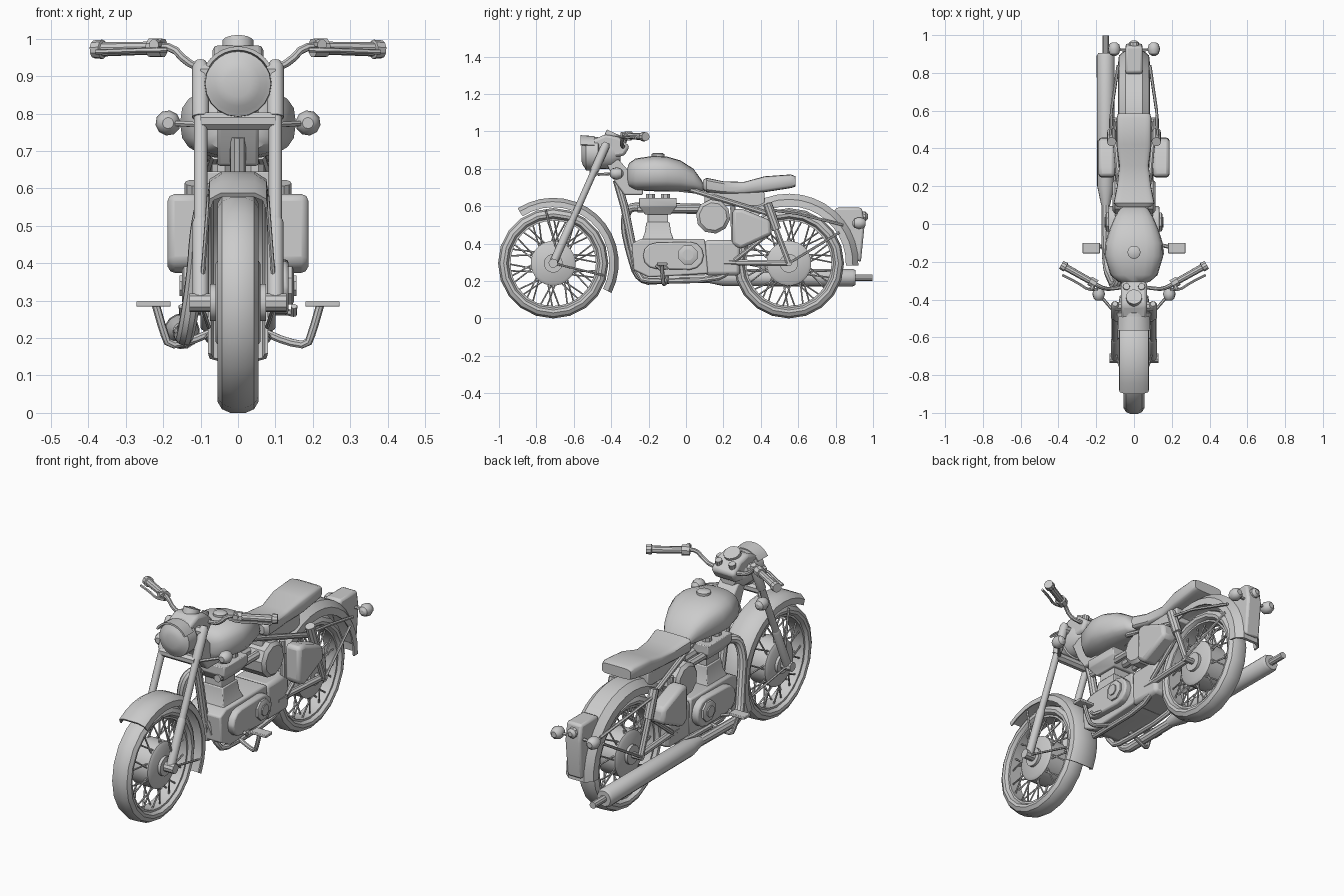
import bpy
import bmesh
from math import sin, cos, pi, radians, copysign
from mathutils import Vector

default_cube = bpy.data.objects.get("Cube")
if default_cube:
    bpy.data.objects.remove(default_cube)

# One neutral colour for the whole machine
grey = bpy.data.materials.new("plain grey")
grey.use_nodes = True
grey.diffuse_color = (.6, .6, .6, 1)
grey.node_tree.nodes["Principled BSDF"].inputs["Base Color"].default_value = grey.diffuse_color
parts = []


def finish(name, bm, mirrored=False, bevel=0):
    bmesh.ops.recalc_face_normals(bm, faces=bm.faces[:])
    mesh = bpy.data.meshes.new(name)
    bm.to_mesh(mesh)
    bm.free()
    mesh.materials.append(grey)
    part = bpy.data.objects.new(name, mesh)
    bpy.context.collection.objects.link(part)
    if bevel:
        modifier = part.modifiers.new("Bevel", "BEVEL")
        modifier.width = bevel
        modifier.segments = 2
    if mirrored:
        part.modifiers.new("Mirror", "MIRROR").use_mirror_merge = False
    parts.append(part)
    return part


def add_loft(bm, rings, closed=False):
    rows = [[bm.verts.new(point) for point in ring] for ring in rings]
    count = len(rows[0])
    pairs = list(zip(rows, rows[1:])) + ([(rows[-1], rows[0])] if closed else [])
    for first, second in pairs:
        for i in range(count):
            j = (i + 1) % count
            bm.faces.new((first[i], first[j], second[j], second[i]))
    if not closed:
        bm.faces.new(rows[0])
        bm.faces.new(rows[-1])


def loft(name, rings, closed=False, mirrored=False, bevel=0):
    bm = bmesh.new()
    add_loft(bm, rings, closed)
    return finish(name, bm, mirrored, bevel)


def sweep_rings(points, radii, sides):
    points = [Vector(p) for p in points]
    if not isinstance(radii, (list, tuple)):
        radii = [radii] * len(points)
    rings, across = [], None
    for i, (point, radius) in enumerate(zip(points, radii)):
        along = (points[min(i + 1, len(points) - 1)] - points[max(i - 1, 0)]).normalized()
        across = across or along.orthogonal()
        across = (across - along * across.dot(along)).normalized()
        other = along.cross(across)
        angles = [2 * pi * (k + .5) / sides for k in range(sides)]
        rings.append([point + radius * (across * cos(a) + other * sin(a)) for a in angles])
    return rings


def rod(name, points, radii, sides=10, mirrored=False, smooth=0):
    points = [Vector(p) for p in points]
    for _ in range(smooth):
        cut = [points[0]]
        for a, b in zip(points, points[1:]):
            cut += [a.lerp(b, .25), a.lerp(b, .75)]
        points = cut + [points[-1]]
    return loft(name, sweep_rings(points, radii, sides), mirrored=mirrored)


def plate(name, profile, x_low, x_high, mirrored=False, bevel=.008):
    return loft(name, [[(x, y, z) for y, z in profile] for x in (x_low, x_high)], mirrored=mirrored, bevel=bevel)


def box(name, low, high, mirrored=False, bevel=.006):
    (x, y, z), (u, v, w) = low, high
    return plate(name, [(y, z), (v, z), (v, w), (y, w)], x, u, mirrored, bevel)


def wheel_arc(name, y, profile, start=0, stop=360, steps=20):
    full = stop - start == 360
    angles = [radians(start + (stop - start) * i / steps) for i in range(steps + (not full))]
    rings = [[(x, y + r * cos(a), AXLE + r * sin(a)) for x, r in profile] for a in angles]
    return loft(name, rings, closed=full)


def both(half):
    return half + [(-x, r) for x, r in reversed(half)]


def oval(y, half_width, low, high, power, sides=20):
    ring = []
    for k in range(sides):
        a = 2 * pi * k / sides
        c, s = [copysign(abs(t) ** (2 / power), t) for t in (cos(a), sin(a))]
        ring.append((half_width * c, y, (low + high) / 2 + (high - low) / 2 * s))
    return ring


# Wheels with tyres, rims, drums and crossed spokes
AXLE, FRONT, REAR = .295, -.71, .55
for end, y in (("front", FRONT), ("rear", REAR)):
    wheel_arc(end + "_tyre", y, both([(.03, .235), (.052, .25), (.055, .265), (.043, .285), (.02, .295)]))
    wheel_arc(end + "_rim", y, both([(.036, .228), (.036, .24)]), steps=32)
    rod(end + "_drum", [(x, y, AXLE) for x in (-.06, -.05, .05, .06)], [.105, .12, .12, .105], 24)
    rod(end + "_hub_cap", [(x, y, AXLE) for x in (-.075, .075)], .05, 16)
    rod(end + "_axle", [(x, y, AXLE) for x in (-.13, .13)], .016, 8)
    spokes = bmesh.new()
    for i in range(40):
        a = 2 * pi * i / 40
        b = a + (.3 if i % 4 < 2 else -.3)
        side = .045 if i % 2 else -.045
        ends = [(side, y + .1 * cos(a), AXLE + .1 * sin(a)),
                (side * .3, y + .236 * cos(b), AXLE + .236 * sin(b))]
        add_loft(spokes, sweep_rings(ends, .0045, 5))
    finish(end + "_spokes", spokes)

# Mudguards as thin shells
wheel_arc("front_mudguard", FRONT, both([(.072, .302), (.066, .325), (.04, .338)])[::-1]
          + both([(.08, .3), (.076, .33), (.045, .35)]), -27, 123, 14)
wheel_arc("rear_mudguard", REAR, both([(.076, .305), (.07, .34), (.04, .355)])[::-1]
          + both([(.084, .305), (.08, .342), (.045, .372)]), -2, 140, 14)
rod("front_mudguard_stay", [(.1, FRONT, AXLE), (.078, -.44, .23)], .006, 6, True)
rod("front_mudguard_brace", [(.095, -.69, .36), (.078, -.75, .58)], .006, 6, True)
rod("rear_mudguard_stay", [(.125, REAR, AXLE), (.085, .82, .46)], .007, 6, True)
rod("rear_hoop", [(.125, .46, .58), (.12, .6, .56), (.085, .84, .5)], .008, 6, True)


# Front fork
def fork(z, x=.1):
    return (x, FRONT + (z - AXLE) * .445, z)


rod("fork_slider", [fork(.29), fork(.51), fork(.52)], [.022, .022, .018], 12, True)
rod("fork_tube", [fork(.5), fork(.8)], .018, 12, True)
rod("fork_cover", [fork(.79), fork(.925), fork(.94)], [.023, .023, .014], 12, True)
rod("fork_foot", [(.072, FRONT, AXLE), (.13, FRONT, AXLE)], .025, 10, True)
for z in (.78, .91):
    rod("fork_yoke", [fork(z, -.1), fork(z)], .025, 8)
plate("steering_neck", [(-.43, .84), (-.36, .85), (-.23, .7), (-.23, .66), (-.33, .66), (-.38, .73)], -.055, .055)

# Headlamp, visor and instruments
rod("headlamp", [(0, y, .88) for y in (-.56, -.552, -.54, -.535, -.47, -.465, -.4, -.35)],
    [.035, .06, .077, .088, .09, .082, .08, .05], 20)
arc = [radians(30 + 12 * i) for i in range(11)]
loft("headlamp_visor", [[(r * cos(a), y, .88 + r * sin(a)) for y, r in
     ((-.565, .09), (-.565, .1), (-.49, .095), (-.49, .08))] for a in arc])
plate("instrument_nacelle", [(-.51, .95), (-.43, .985), (-.36, .97), (-.3, .92), (-.33, .87), (-.45, .85)], -.068, .068, bevel=.015)
rod("speedometer", [(0, -.4, .96), (0, -.385, .993)], .042, 16)
rod("small_dial", [(.04, -.34, .93), (.04, -.33, .965)], .018, 10, True)

# Handlebar, grips and levers
rod("handlebar", [(0, -.33, .92), (.1, -.34, .92), (.14, -.345, .94), (.175, -.335, .978), (.22, -.31, .978)], .011, 8, True, 1)
rod("grip", [(.2, -.32, .976), (.36, -.23, .972), (.362, -.229, .972), (.385, -.216, .972)],
    [.017, .019, .026, .024], 10, True)
rod("switch_block", [(.2, -.32, .976), (.235, -.3, .976)], .026, 8, True)
rod("hand_lever", [(.19, -.345, .97), (.24, -.35, .97), (.3, -.31, .968), (.38, -.27, .965)], .007, 6, True, 1)
rod("lever_perch", [(.21, -.31, .985), (.225, -.345, .985)], .014, 8, True)

# Turn signals
rod("front_signal", [(.187, y, .775) for y in (-.405, -.395, -.37, -.345, -.335)], [.015, .027, .034, .025, .01], 10, True)
rod("front_signal_stalk", [(.1, -.47, .77), (.187, -.37, .775)], .008, 6, True)
rod("rear_signal", [(.105, y, .51) for y in (.89, .9, .925, .95, .96)], [.01, .025, .034, .027, .015], 10, True)
rod("rear_signal_stalk", [(.03, .92, .51), (.105, .925, .51)], .008, 6, True)

# Fuel tank
tank = [(-.315, .05, .73, .8), (-.305, .085, .7, .83), (-.27, .125, .685, .855), (-.17, .155, .68, .87),
        (-.1, .152, .68, .865), (-.03, .13, .68, .845), (.04, .1, .68, .8), (.08, .075, .68, .745), (.095, .05, .685, .715)]
loft("fuel_tank", [oval(*section, 2.7) for section in tank])
rod("filler_cap", [(0, -.15, .86), (0, -.15, .878), (0, -.15, .884)], [.035, .035, .025], 12)

# Saddle
saddle = [(.09, .09, .69, .74), (.11, .108, .675, .752), (.2, .09, .665, .733), (.31, .078, .665, .73),
          (.42, .092, .675, .76), (.56, .092, .697, .77), (.585, .085, .705, .76)]
loft("saddle", [oval(*section, 5) for section in saddle])

# Tail housing and lamp
plate("tail_housing", [(.79, .56), (.8, .592), (.94, .592), (.955, .5), (.935, .3), (.9, .32), (.85, .47)], -.045, .045, bevel=.012)
rod("tail_lamp", [(0, .94, .545), (0, .96, .545), (0, .972, .545)], [.028, .026, .012], 10)

# Engine: two tapered finned blocks on a crankcase
for name, rows in (("cylinder_head", [(.645, .1), (.6, .1), (.555, .068)]),
                   ("cylinder_waist", [(.56, .055), (.505, .055)]),
                   ("cylinder_barrel", [(.515, .062), (.46, .07), (.42, .085)])):
    loft(name, [[(x * h * .95, -.15 + y * h, z) for x, y in ((-1, -1), (1, -1), (1, 1), (-1, 1))]
                for z, h in rows], bevel=.004)
for y in (-.19, -.11):
    rod("rocker_cap", [(.045, y, .63), (.045, y, .665)], .026, 8, True)
plate("crankcase", [(-.29, .4), (-.24, .425), (.1, .425), (.12, .24), (-.2, .22), (-.28, .26)], -.1, .1)
box("gearbox", (-.1, .1, .23), (.1, .29, .42), bevel=.02)
cover = [(-.16 + .07 * cos(radians(a)), .335 + .07 * sin(radians(a))) for a in range(90, 271, 30)]
cover += [(.02 + .075 * cos(radians(a)), .335 + .075 * sin(radians(a))) for a in range(-90, 91, 30)]
plate("engine_cover", cover, .09, .135, True)
rod("round_cap", [(.12, .01, .34), (.145, .01, .34), (.15, .01, .34)], [.055, .055, .045], 8, True)
rod("round_cap_centre", [(.14, .01, .34), (.156, .01, .34)], .03, 8, True)
rod("intake", [(0, -.1, .59), (0, .1, .585)], .028, 10)
rod("carburettor_arm", [(.06, -.26, .585), (.06, .1, .585)], .02, 8, True)
rod("air_filter", [(x, .145, .545) for x in (-.115, -.1, .1, .115)], [.075, .092, .092, .075], 10)
rod("gear_lever", [(.13, -.1, .27), (.15, -.14, .265), (.15, -.16, .285)], .009, 6, True)

# Side boxes
plate("side_box", [(.25, .585), (.3, .585), (.45, .525), (.46, .45), (.29, .37), (.245, .4)], .1, .188, True, .018)

# Frame, swing arm and shocks
rod("down_tube", [(0, -.37, .74), (0, -.33, .6), (0, -.29, .4), (0, -.26, .25)], .022)
rod("cradle", [(.02, -.285, .36), (.06, -.25, .21), (.075, -.18, .2), (.075, .15, .205), (.085, .26, .26), (.085, .25, .6)], .015, 8, True, 1)
rod("spine", [(0, -.35, .74), (0, .1, .69)], .03, 8)
rod("seat_rail", [(.06, .02, .69), (.1, .44, .56), (.115, .46, .56)], .014, 8, True)
rod("seat_stay", [(.105, .45, .46), (.1, .26, .31)], .012, 8, True)
rod("swing_arm", [(.085, .2, .3), (.105, REAR, AXLE)], .017, 8, True)
rod("shock_cover", [(.118, .435, .615), (.118, .485, .475)], .025, 10, True)
rod("shock_rod", [(.118, .48, .48), (.118, REAR, AXLE)], .016, 8, True)
box("seat_support", (-.07, .1, .6), (.07, .42, .675))

# Foot pegs
rod("peg_bar", [(.06, -.1, .22), (.13, -.11, .19), (.185, -.12, .18), (.2, -.125, .22), (.22, -.13, .29)], .011, 8, True, 1)
box("foot_peg", (.18, -.155, .284), (.272, -.1, .299), True, .003)

# Exhaust on one side
rod("exhaust_header", [(-.04, -.2, .59), (-.08, -.31, .6), (-.105, -.33, .5), (-.115, -.3, .36),
                       (-.14, -.25, .2), (-.15, -.12, .21), (-.15, .2, .215)], .024, 10, False, 2)
rod("muffler", [(-.15, y, .218) for y in (.1, .2, .89, .905)], [.024, .045, .048, .04], 14)
rod("exhaust_tip", [(-.15, .9, .218), (-.15, .998, .218)], .018, 10)

# Smooth shading with crisp edges
bpy.ops.object.select_all(action="DESELECT")
for part in parts:
    part.select_set(True)
bpy.context.view_layer.objects.active = parts[0]
bpy.ops.object.shade_smooth_by_angle(angle=radians(35))
